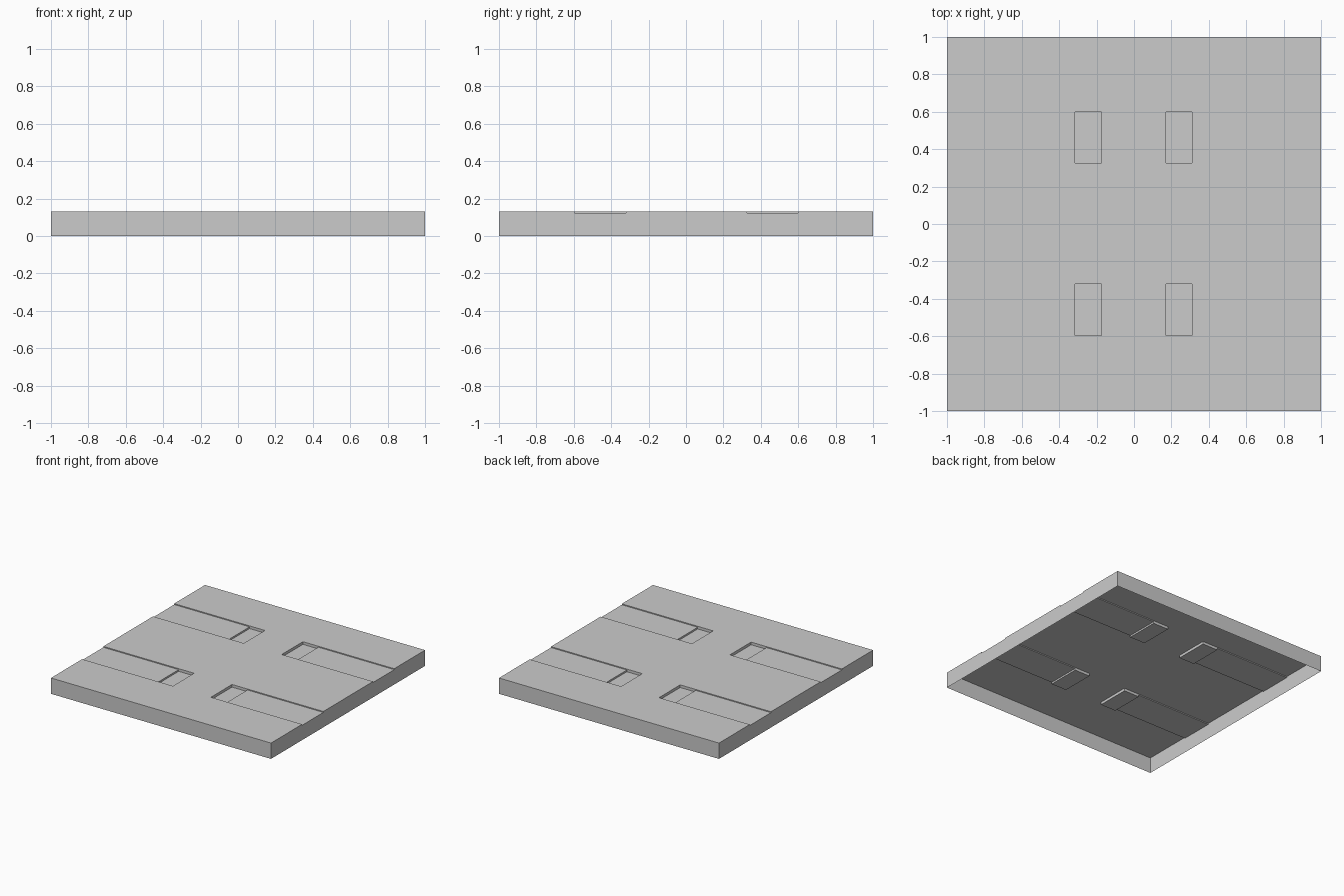
import bpy, bmesh

if "Cube" in bpy.data.objects:
    bpy.data.objects.remove(bpy.data.objects["Cube"])

TOP = 0.13       # slab height
GROOVE = 0.122   # shallow channel floor
POCKET = 0.108   # socket floor
XS = [-1, -0.315, -0.175, 0.17, 0.31, 1]
YS = [-1, -0.595, -0.32, 0.325, 0.6, 1]


def floor_height(i, j):
    """Height of a cell; None outside the slab."""
    if not (0 <= i < 5 and 0 <= j < 5):
        return None
    if j in (1, 3):
        if i in (1, 3):
            return POCKET
        if i in (0, 4):
            return GROOVE
    return TOP


bm = bmesh.new()


def quad(*pts):
    bm.faces.new([bm.verts.new(p) for p in pts])


# top floors at stepped heights, with a wall wherever neighbours differ
for i in range(5):
    for j in range(5):
        x0, x1, y0, y1 = XS[i], XS[i + 1], YS[j], YS[j + 1]
        h = floor_height(i, j)
        quad((x0, y0, h), (x1, y0, h), (x1, y1, h), (x0, y1, h))
        sides = [(1, 0, (x1, y0), (x1, y1)), (-1, 0, (x0, y1), (x0, y0)),
                 (0, 1, (x1, y1), (x0, y1)), (0, -1, (x0, y0), (x1, y0))]
        for di, dj, a, b in sides:
            n = floor_height(i + di, j + dj)
            low = 0.0 if n is None else n   # outer skirt, open underneath
            if low < h:
                quad((*a, low), (*b, low), (*b, h), (*a, h))

bmesh.ops.remove_doubles(bm, verts=bm.verts[:], dist=1e-5)
mesh = bpy.data.meshes.new("slotted_base_plate")
bm.to_mesh(mesh)
bm.free()
plate = bpy.data.objects.new("slotted_base_plate", mesh)
bpy.context.collection.objects.link(plate)
